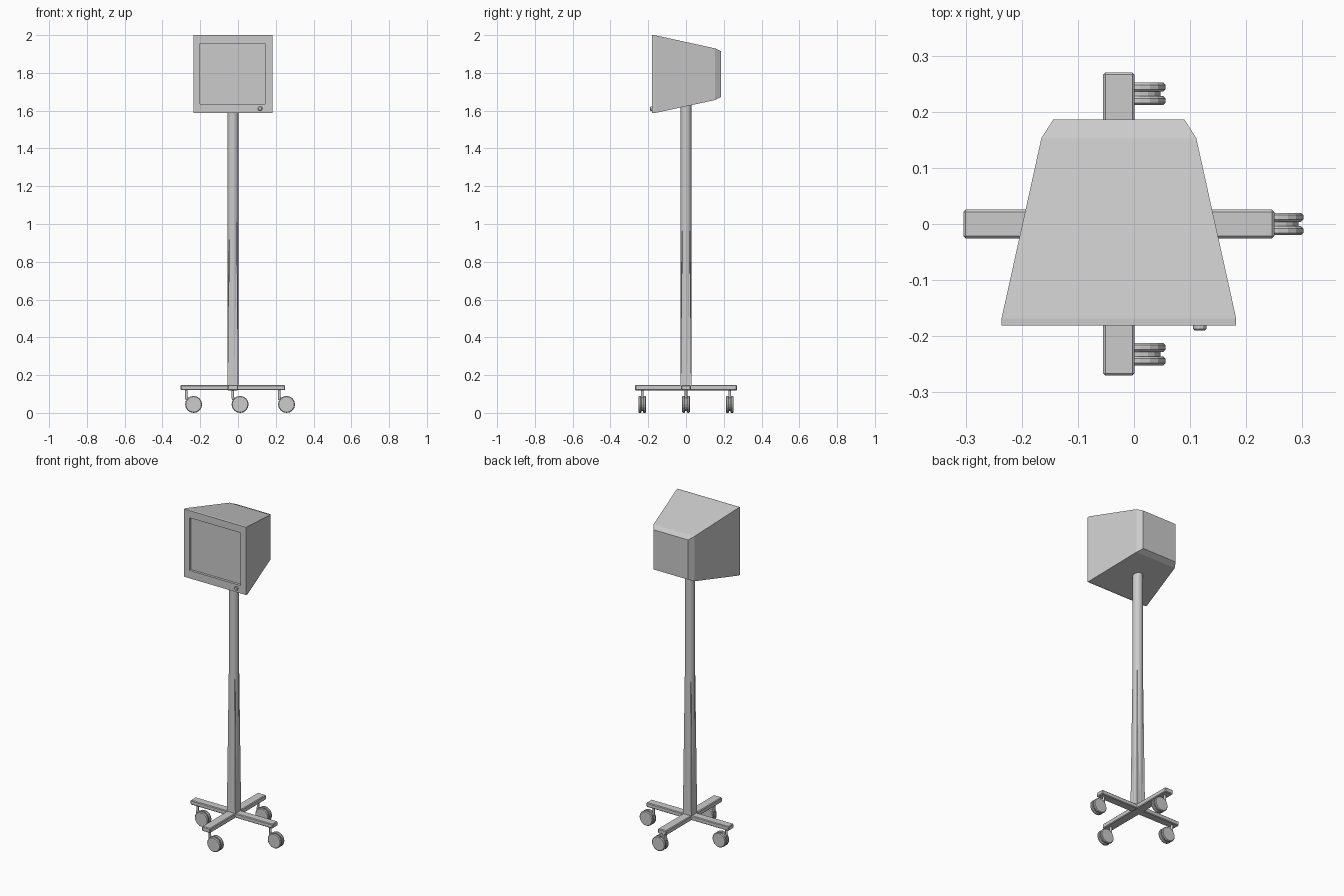
import bpy, bmesh, math
from mathutils import Vector

if "Cube" in bpy.data.objects:
    bpy.data.objects.remove(bpy.data.objects["Cube"])

CX = -0.027  # x of the pole axis


def make_object(name, bm):
    bmesh.ops.recalc_face_normals(bm, faces=bm.faces[:])
    me = bpy.data.meshes.new(name)
    bm.to_mesh(me)
    bm.free()
    ob = bpy.data.objects.new(name, me)
    bpy.context.collection.objects.link(ob)
    return ob


def bevel(ob, width, segments=1):
    m = ob.modifiers.new("bevel", 'BEVEL')
    m.width, m.segments = width, segments
    m.limit_method, m.angle_limit = 'ANGLE', math.radians(60)


def box(name, lo, hi):
    bm = bmesh.new()
    bmesh.ops.create_cube(bm, size=1)
    lo, hi = Vector(lo), Vector(hi)
    for v in bm.verts:
        v.co = Vector([(lo[i] + hi[i]) / 2 + v.co[i] * (hi[i] - lo[i]) for i in range(3)])
    return make_object(name, bm)


def cylinder(name, a, b, r, sides, smooth=False):
    a, b = Vector(a), Vector(b)
    bm = bmesh.new()
    bmesh.ops.create_cone(bm, cap_ends=True, segments=sides, radius1=r, radius2=r, depth=(b - a).length)
    bm.transform((b - a).to_track_quat('Z', 'Y').to_matrix().to_4x4())
    bmesh.ops.translate(bm, verts=bm.verts[:], vec=(a + b) / 2)
    ob = make_object(name, bm)
    if smooth:
        for p in ob.data.polygons:
            p.use_smooth = len(p.vertices) == 4
    return ob


def loft(name, rings):
    """Skin a list of rings with equal vertex counts; caps both ends."""
    bm = bmesh.new()
    loops = [[bm.verts.new(c) for c in ring] for ring in rings]
    n = len(rings[0])
    for p, q in zip(loops, loops[1:]):
        for i in range(n):
            bm.faces.new((p[i], p[(i + 1) % n], q[(i + 1) % n], q[i]))
    bm.faces.new(loops[0])
    bm.faces.new(loops[-1])
    return make_object(name, bm)


def rect_y(x0, x1, z0, z1, y):
    return [(x0, y, z0), (x1, y, z0), (x1, y, z1), (x0, y, z1)]


# monitor housing: recessed screen, bezel, tapering shell, chamfered back
loft("monitor_housing", [
    rect_y(-0.200, 0.144, 1.635, 1.956, -0.166),
    rect_y(-0.200, 0.144, 1.635, 1.956, -0.181),
    rect_y(-0.236, 0.182, 1.587, 2.000, -0.181),
    rect_y(-0.236, 0.182, 1.587, 2.000, -0.168),
    rect_y(-0.165, 0.111, 1.656, 1.930, 0.153),
    rect_y(-0.144, 0.090, 1.673, 1.915, 0.186)])

# control knob
knob = cylinder("control_knob", (0.117, -0.19, 1.611), (0.117, -0.178, 1.611), 0.012, 12)
bevel(knob, 0.003)

# round pole
cylinder("pole", (CX, 0, 0.13), (CX, 0, 1.66), 0.029, 24, True)


# tapered square sleeve whose corners emerge from the lower pole
def square_z(h, z):
    return [(CX - h, -h, z), (CX + h, -h, z), (CX + h, h, z), (CX - h, h, z)]


loft("pole_sleeve", [square_z(0.0285, 0.13), square_z(0.0205, 1.02)])

# crossed base legs
bevel(box("base_leg_side", (CX - 0.277, -0.0255, 0.12), (CX + 0.277, 0.0255, 0.147)), 0.004)
bevel(box("base_leg_front_back", (CX - 0.028, -0.27, 0.119), (CX + 0.028, 0.27, 0.148)), 0.004)

# twin-wheel casters, all trailing toward +x
R = 0.045
for tag, px, py in (("left", CX - 0.246, 0), ("right", CX + 0.246, 0),
                    ("front", CX, -0.232), ("back", CX, 0.232)):
    wx = px + 0.038
    cylinder("caster_stem_" + tag, (px, py, 0.075), (px, py, 0.122), 0.007, 10, True)
    box("caster_fork_" + tag, (px - 0.006, py - 0.006, 0.068), (wx, py + 0.006, 0.082))
    cylinder("caster_hub_" + tag, (wx, py - 0.008, R), (wx, py + 0.008, R), 0.036, 16)
    for s in (-1, 1):
        w = cylinder("caster_wheel_" + tag, (wx, py + s * 0.004, R), (wx, py + s * 0.02, R), R, 16)
        bevel(w, 0.004)
